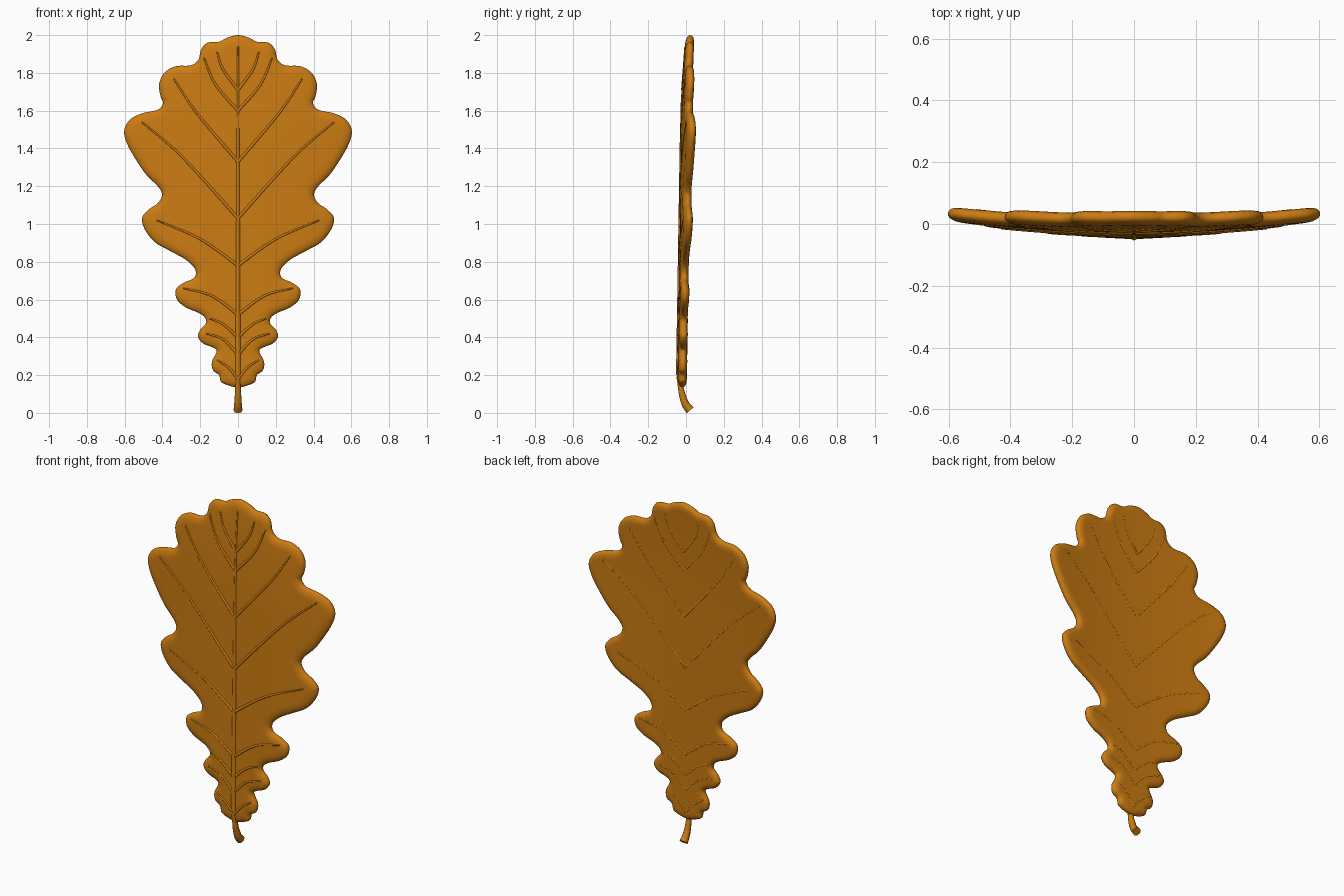
import bpy, bmesh, math
from mathutils import Vector, kdtree
from mathutils.geometry import delaunay_2d_cdt

cube = bpy.data.objects.get("Cube")
if cube:
    bpy.data.objects.remove(cube, do_unlink=True)

amber = bpy.data.materials.new("autumn_amber")
amber.use_nodes = True
colour = (0.6, 0.2, 0.006, 1)
amber.diffuse_color = colour
bsdf = amber.node_tree.nodes["Principled BSDF"]
bsdf.inputs["Base Color"].default_value = colour
bsdf.inputs["Roughness"].default_value = 0.6

# Lobed outline of the right half, tip to base, in hundredths of a unit
HALF = [(0, 200), (6, 198.5), (10, 196.5), (16, 196), (19.5, 192.5), (21, 187),
        (25, 184), (33, 183.5), (39, 180), (41.8, 174), (41, 167.5), (39.7, 164),
        (42.5, 160.5), (51, 158.5), (57.5, 155), (60.3, 149), (58.5, 142),
        (54, 134), (48.5, 126), (42.5, 120), (40.2, 115.5), (42.5, 111),
        (47.5, 107.5), (50.8, 103), (49, 96.5), (43.5, 90), (35.5, 85.5),
        (27.5, 81), (22.7, 76), (23.2, 71.5), (28.5, 69), (32.8, 65.5),
        (32.3, 60), (27.5, 55.8), (21, 53), (17.5, 50.5), (17, 47.5), (20, 44),
        (21.2, 40.5), (18.5, 36.8), (13, 34.5), (11.3, 32.5), (13.8, 27),
        (13.2, 22.5), (10, 20), (9, 16.5), (5, 14.5), (0, 13.5)]


def spline(points, steps, closed=False):
    """Smooth curve through the points."""
    n, out = len(points), []
    pick = (lambda i: points[i % n]) if closed else (lambda i: points[max(0, min(n - 1, i))])
    for i in range(n if closed else n - 1):
        a, b, c, d = (pick(i + k) for k in (-1, 0, 1, 2))
        for s in range(steps):
            t = s / steps
            out.append(0.5 * (2 * b + (c - a) * t + (2 * a - 5 * b + 4 * c - d) * t * t
                              + (3 * b - a - 3 * c + d) * t ** 3))
    if not closed:
        out.append(points[-1])
    return out


half = [Vector(p) / 100 for p in HALF]
mirrored = [Vector((-p.x, p.y)) for p in reversed(half[1:-1])]
outline = spline(half + mirrored, 6, closed=True)

edge_tree = kdtree.KDTree(len(outline))
for i, p in enumerate(outline):
    edge_tree.insert((p.x, p.y, 0), i)
edge_tree.balance()


def edge_distance(x, z):
    return edge_tree.find((x, z, 0))[2]


def surface(x, z, side):
    """Depth of the cupped leaf; side is -1 for the front, 1 for the back."""
    tip = max(0, (z - 1.4) / 0.6)
    middle = -0.022 + 0.012 * z + 0.1 * x * x + 0.02 * tip * tip
    d = edge_distance(x, z)
    s = min(d / (0.045 if side < 0 else 0.03), 1)
    return middle + side * 0.023 * math.sqrt(max(0, 1 - (1 - s) ** 2))


def finish(obj):
    obj.data.materials.clear()
    obj.data.materials.append(amber)
    bpy.ops.object.select_all(action='DESELECT')
    obj.select_set(True)
    bpy.context.view_layer.objects.active = obj
    bpy.ops.object.shade_smooth_by_angle(angle=math.radians(50))


# Leaf blade: triangulated outline with rounded rim rings and an inner grid
count = len(outline)
points = list(outline)
for depth in (0.002, 0.006, 0.012):
    for i, p in enumerate(outline):
        along = (outline[(i + 1) % count] - outline[i - 1]).normalized()
        q = p + Vector((along.y, -along.x)) * depth
        if edge_distance(q.x, q.y) > depth * 0.9:
            points.append(q)
step = 0.016
for i in range(-38, 39):
    for j in range(8, 126):
        x, z = i * step, j * step
        if edge_distance(x, z) > 0.018:
            points.append(Vector((x, z)))
rim = [(i, (i + 1) % count) for i in range(count)]
flat, _, tris, *_ = delaunay_2d_cdt(points, rim, [], 1, 1e-6)

bm = bmesh.new()
for side in (-1, 1):
    sheet = {}
    for tri in tris:
        for i in tri:
            if i not in sheet:
                x, z = flat[i]
                sheet[i] = bm.verts.new((x, surface(x, z, side), z))
        bm.faces.new([sheet[i] for i in (tri if side < 0 else reversed(tri))])
bmesh.ops.remove_doubles(bm, verts=bm.verts, dist=1e-5)
bmesh.ops.recalc_face_normals(bm, faces=bm.faces)
mesh = bpy.data.meshes.new("leaf_blade")
bm.to_mesh(mesh)
bm.free()
blade = bpy.data.objects.new("leaf_blade", mesh)
bpy.context.collection.objects.link(blade)
finish(blade)


def tubes(name, paths):
    """Tapered round tubes; each path is a list of (point, radius)."""
    curve = bpy.data.curves.new(name, 'CURVE')
    curve.dimensions = '3D'
    curve.bevel_depth = 1
    curve.bevel_resolution = 2
    curve.use_fill_caps = True
    for path in paths:
        poly = curve.splines.new('POLY')
        poly.points.add(len(path) - 1)
        for cp, (co, radius) in zip(poly.points, path):
            cp.co = (*co, 1)
            cp.radius = radius
    obj = bpy.data.objects.new(name, curve)
    bpy.context.collection.objects.link(obj)
    bpy.ops.object.select_all(action='DESELECT')
    obj.select_set(True)
    bpy.context.view_layer.objects.active = obj
    bpy.ops.object.convert(target='MESH')
    finish(bpy.context.view_layer.objects.active)


# Side veins: root, bend and tip on the right half
VEINS = [((0, 1.71), (.08, 1.82), (.11, 1.91)), ((0, 1.6), (.12, 1.74), (.18, 1.88)),
         ((0, 1.33), (.22, 1.59), (.34, 1.77)), ((0, 1.03), (.3, 1.36), (.51, 1.54)),
         ((0, .78), (.2, .92), (.43, 1.02)), ((0, .52), (.14, .62), (.29, .66)),
         ((0, .4), (.08, .47), (.15, .5)), ((0, .31), (.08, .39), (.17, .42)),
         ((0, .18), (.05, .24), (.11, .28))]


def vein_paths(side, root, tip, sink):
    paths = []
    for vein in VEINS:
        line = spline([Vector(p) for p in vein], 14)
        for mirror in (-1, 1):
            path = []
            for i, p in enumerate(line):
                radius = root + (tip - root) * i / (len(line) - 1)
                y = surface(p.x, p.y, side) - side * radius * sink
                path.append((Vector((p.x * mirror, y, p.y)), radius))
            paths.append(path)
    return paths


tubes("front_veins", vein_paths(-1, 0.009, 0.004, 0.25))
tubes("back_veins", vein_paths(1, 0.008, 0.006, 0.75))

# Midrib running up the front and fading at the tip
midrib = []
for i in range(41):
    z = 0.2 + 1.74 * i / 40
    radius = 0.016 - 0.011 * i / 40
    midrib.append((Vector((0, surface(0, z, -1) + radius * 0.35, z)), radius))
tubes("midrib", [midrib])

# Stem curling backwards below the blade
stem_line = spline([Vector(p) for p in ((0, .022, .014), (0, -.002, .045), (0, -.021, .1),
                                        (0, -.032, .17), (0, -.036, .26))], 6)
last = len(stem_line) - 1
tubes("stem", [[(p, 0.024 - 0.009 * min(1, 1.6 * i / last)) for i, p in enumerate(stem_line)]])
